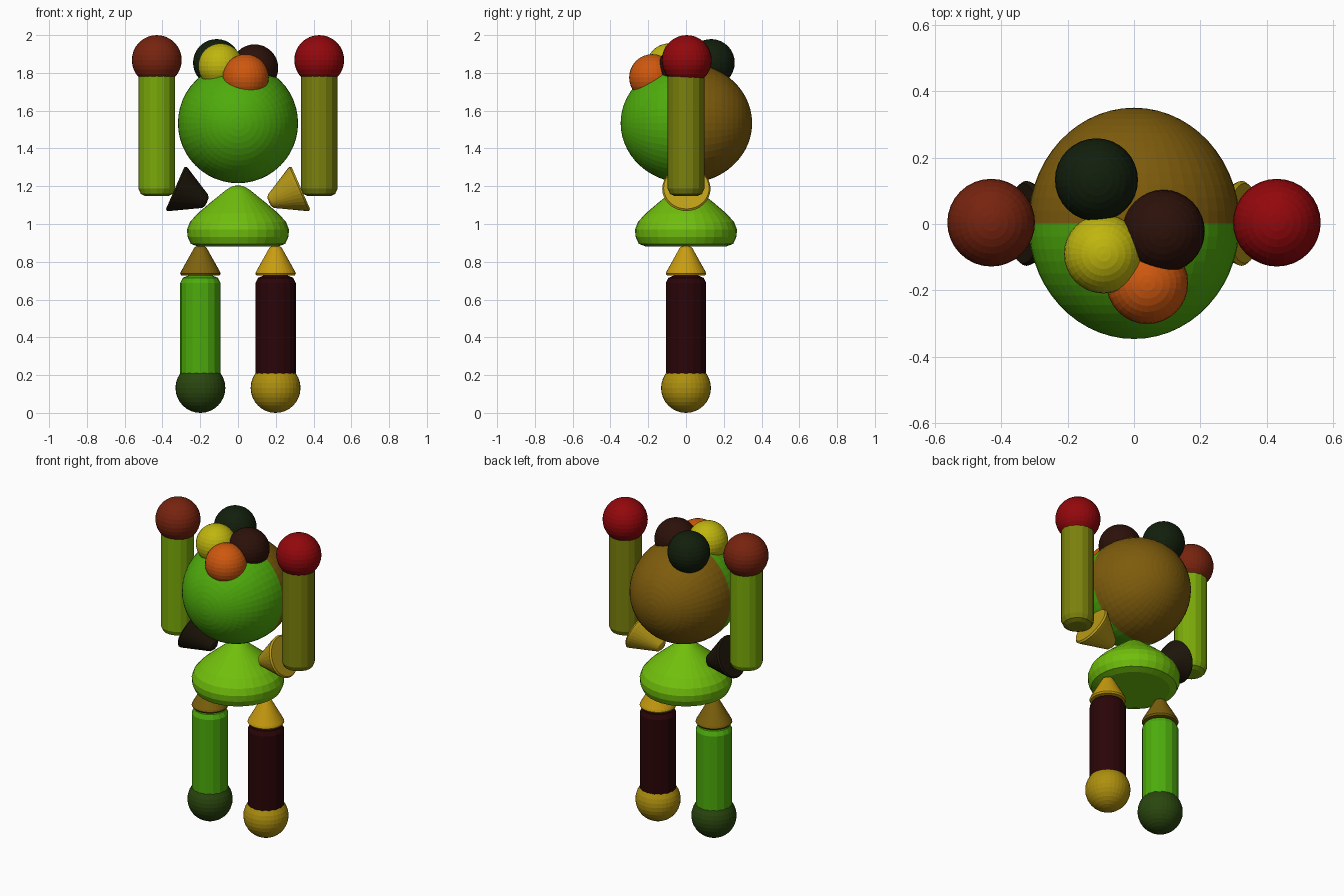
import bpy, bmesh, math
from mathutils import Vector

if "Cube" in bpy.data.objects:
    bpy.data.objects.remove(bpy.data.objects["Cube"])


def paint(ob, rgb):
    mat = bpy.data.materials.new(ob.name + "_colour")
    mat.diffuse_color = [(c / 255) ** 2.2 for c in rgb] + [1]
    mat.use_nodes = True
    mat.node_tree.nodes["Principled BSDF"].inputs["Base Color"].default_value = mat.diffuse_color
    ob.data.materials.append(mat)


def lathe(name, profile, loc, rgb, axis=(0, 0, 1), steps=32):
    """Revolve (radius, height) points about an axis through loc."""
    bm = bmesh.new()
    verts = [bm.verts.new((r, 0, h)) for r, h in profile]
    edges = [bm.edges.new(p) for p in zip(verts, verts[1:])]
    bmesh.ops.spin(bm, geom=verts + edges, cent=(0, 0, 0), axis=(0, 0, 1),
                   angle=math.tau, steps=steps)
    bmesh.ops.remove_doubles(bm, verts=bm.verts, dist=1e-4)
    bmesh.ops.recalc_face_normals(bm, faces=bm.faces)
    me = bpy.data.meshes.new(name)
    bm.to_mesh(me)
    bm.free()
    ob = bpy.data.objects.new(name, me)
    bpy.context.collection.objects.link(ob)
    ob.location = loc
    ob.rotation_euler = Vector(axis).to_track_quat('Z', 'Y').to_euler()
    paint(ob, rgb)
    return ob


def ball(name, loc, r, rgb):
    bpy.ops.mesh.primitive_uv_sphere_add(segments=32, ring_count=16, radius=r, location=loc)
    ob = bpy.context.object
    ob.name = name
    paint(ob, rgb)


def post(name, x, z0, z1, r, rgb):
    """Upright limb with rounded rims."""
    h = z1 - z0
    prof = [(0, 0), (r * .6, 0), (r * .87, .012), (r, .04),
            (r, h - .04), (r * .87, h - .012), (r * .6, h), (0, h)]
    lathe(name, prof, (x, 0, z0), rgb, steps=16)


def cone(name, loc, r, h, axis, rgb):
    """Joint cone with softened tip and rim."""
    prof = [(0, 0), (r * .94, 0), (r, .01), (r * .96, .022),
            (r * .3, h * .94), (r * .17, h * .99), (0, h)]
    lathe(name, prof, loc, rgb, axis)


# Torso: squat rounded cone
lathe("torso", [(0, .88), (.21, .88), (.25, .895), (.267, .932), (.27, .97),
                (.255, 1.01), (.215, 1.055), (.15, 1.11), (.06, 1.183),
                (.03, 1.2), (0, 1.205)], (0, 0, 0), (112, 190, 20))

# Head: front and back domes
dome = [(0, 0)] + [(.318 * math.cos(a), .348 * math.sin(a))
                   for a in (math.pi / 2 * i / 14 for i in range(15))]
lathe("front_head_dome", dome, (0, .002, 1.534), (80, 170, 20), (0, -1, 0), 48)
lathe("back_head_dome", dome, (0, .002, 1.534), (125, 92, 20), (0, 1, 0), 48)

# Cluster of balls on top of the head
ball("back_crown_ball", (-.113, .133, 1.854), .125, (25, 36, 20))
ball("left_crown_ball", (-.092, -.09, 1.837), .119, (190, 180, 22))
ball("right_crown_ball", (.088, -.022, 1.826), .125, (48, 24, 18))
ball("front_crown_ball", (.04, -.178, 1.776), .123, (205, 88, 22))

# Limbs: side name, sign, then colours for each part
sides = [("left", -1, (118, 40, 22), (122, 168, 18), (35, 28, 18),
          (125, 98, 20), (78, 170, 20), (46, 72, 22)),
         ("right", 1, (145, 16, 20), (122, 128, 20), (185, 155, 30),
          (200, 155, 22), (46, 13, 16), (172, 142, 22))]
for side, s, hand, arm, shoulder, hip, leg, foot in sides:
    ball(side + "_hand", (s * .43, .004, 1.868), .132, hand)
    post(side + "_arm", s * .43, 1.147, 1.82, .097, arm)
    cone(side + "_shoulder", (s * .333, .002, 1.19), .128, .185, (-s * .915, 0, -.40), shoulder)
    cone(side + "_hip", (s * .199, 0, .727), .107, .158, (0, 0, 1), hip)
    post(side + "_leg", s * .199, .15, .727, .107, leg)
    ball(side + "_foot", (s * .199, 0, .132), .132, foot)
